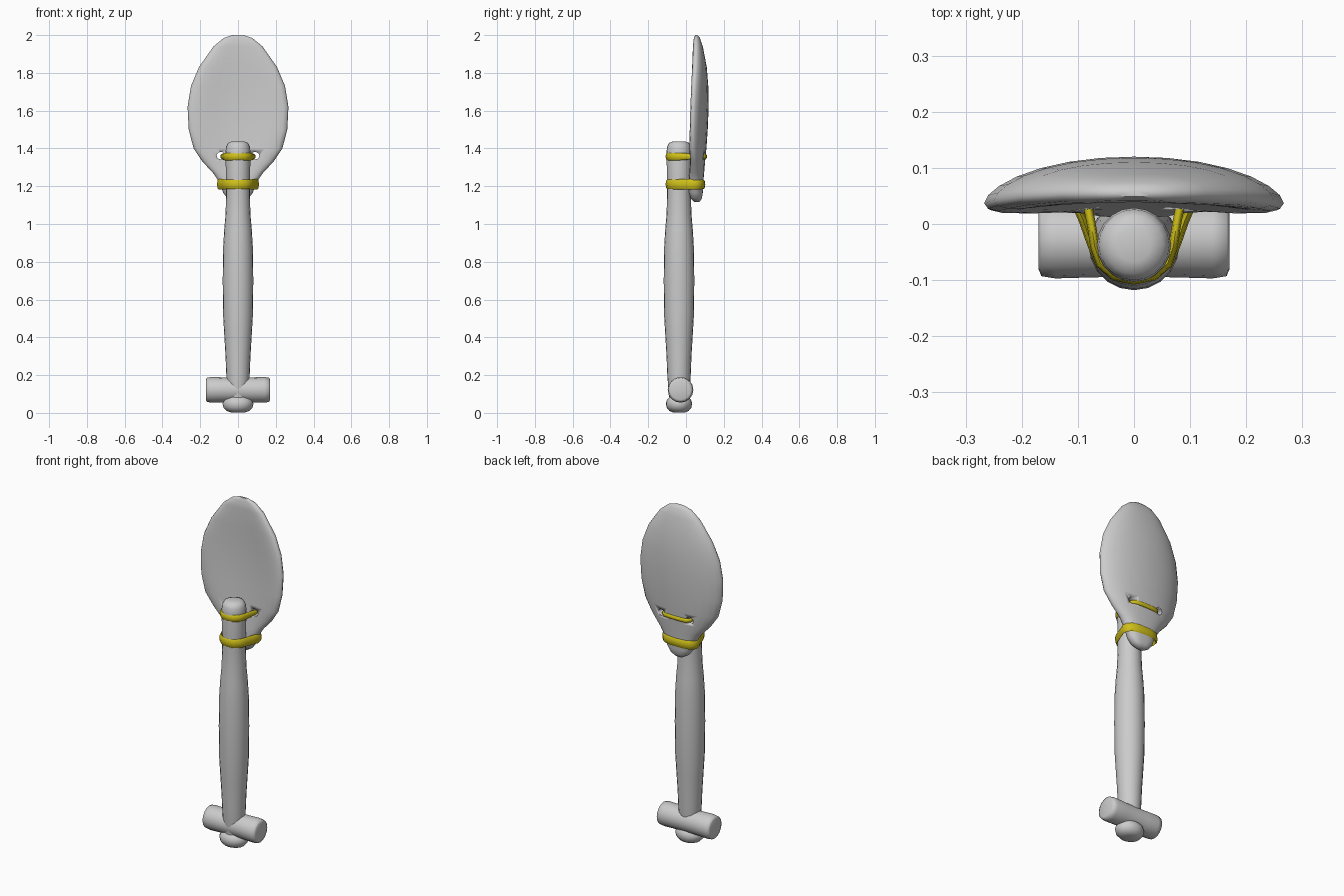
import bpy, bmesh
from math import cos, sin, pi, sqrt, copysign
from mathutils import Vector

if "Cube" in bpy.data.objects:
    bpy.data.objects.remove(bpy.data.objects["Cube"])


def make(name, rings, closed=False, mat=None, angle=60):
    """Skin a list of equal-length point rings into a smooth mesh."""
    bm = bmesh.new()
    vs = [[bm.verts.new(p) for p in r] for r in rings]
    n, k = len(vs[0]), len(vs)
    for i in range(k if closed else k - 1):
        a, b = vs[i], vs[(i + 1) % k]
        for j in range(n):
            bm.faces.new((a[j], a[(j + 1) % n], b[(j + 1) % n], b[j]))
    if not closed:
        bm.faces.new(vs[0])
        bm.faces.new(vs[-1])
    bmesh.ops.recalc_face_normals(bm, faces=bm.faces)
    me = bpy.data.meshes.new(name)
    bm.to_mesh(me)
    bm.free()
    ob = bpy.data.objects.new(name, me)
    bpy.context.collection.objects.link(ob)
    if mat:
        me.materials.append(mat)
    bpy.ops.object.select_all(action='DESELECT')
    ob.select_set(True)
    bpy.context.view_layer.objects.active = ob
    bpy.ops.object.shade_smooth_by_angle(angle=angle * pi / 180)
    return ob


def lathe(profile, cy, sy=1.0, n=20):
    return [[(r * cos(2 * pi * j / n), cy + sy * r * sin(2 * pi * j / n), z)
             for j in range(n)] for r, z in profile]


# handle shaft with a gentle swell for the grip
make("handle_shaft", lathe([
    (.05, .07), (.056, .12), (.062, .2), (.066, .3), (.072, .4), (.079, .52),
    (.081, .7), (.079, .87), (.073, .97), (.066, 1.05), (.063, 1.15),
    (.064, 1.25), (.066, 1.38), (.063, 1.41), (.052, 1.43), (.03, 1.438)], -.037))

# rounded knob below the crossbar
make("end_knob", lathe([
    (.035, .002), (.06, .01), (.077, .028), (.082, .05), (.075, .07), (.05, .09)],
    -.037, .85))

# crossbar at the bottom of the handle
bar = [(-.17, .052), (-.165, .064), (-.14, .068), (-.07, .066), (0, .065)]
bar += [(-x, r) for x, r in reversed(bar[:-1])]
make("crossbar", [[(x, -.029 + r * cos(2 * pi * j / 16), .122 + r * sin(2 * pi * j / 16))
                   for j in range(16)] for x, r in bar])

# spoon-shaped blade: z, half width, middle y, half thickness
rows = [(2.0, .03, .055, .006), (1.985, .075, .058, .016), (1.94, .13, .064, .025),
        (1.83, .207, .076, .034), (1.73, .249, .081, .037), (1.62, .267, .082, .038),
        (1.5, .261, .077, .038), (1.4, .235, .07, .038), (1.33, .188, .064, .037),
        (1.27, .132, .058, .038), (1.22, .098, .052, .039), (1.165, .078, .053, .036),
        (1.135, .055, .055, .029), (1.117, .025, .057, .015)]


def section(z, w, m, t, n=28):
    pts = []
    for j in range(n):
        u, s = cos(2 * pi * j / n), sin(2 * pi * j / n)
        y = m - .045 * (u * w / .267) ** 2 + copysign(t * sqrt(max(0, 1 - u ** 4)), s)
        pts.append((u * w, y, z))
    return pts


blade = make("blade", [section(*r) for r in rows])

# two lashing holes through the blade
for side in (-1, 1):
    cutter = make("hole_cutter", [[(side * .09 + .023 * cos(2 * pi * j / 12), y,
                                    1.362 + .02 * sin(2 * pi * j / 12))
                                   for j in range(12)] for y in (-.1, .2)])
    cutter.hide_render = True
    mod = blade.modifiers.new("hole", 'BOOLEAN')
    mod.operation, mod.solver, mod.object = 'DIFFERENCE', 'EXACT', cutter
    bpy.context.view_layer.objects.active = blade
    bpy.ops.object.modifier_apply(modifier=mod.name)
    bpy.data.objects.remove(cutter)

# yellow lashings
yellow = bpy.data.materials.new("yellow_binding")
yellow.diffuse_color = (.62, .52, .01, 1)
yellow.use_nodes = True
yellow.node_tree.nodes["Principled BSDF"].inputs["Base Color"].default_value = yellow.diffuse_color


def strap(name, half, z):
    """half: x, y, half height from front centre to back centre; mirrored in x."""
    path = half + [(-x, y, h) for x, y, h in reversed(half[1:-1])]
    k, rings = len(path), []
    for i, (x, y, h) in enumerate(path):
        a, b = path[i - 1], path[(i + 1) % k]
        nrm = Vector((b[1] - a[1], a[0] - b[0], 0)).normalized()
        rings.append([Vector((x, y, z)) + nrm * (.008 * cos(2 * pi * j / 8))
                      + Vector((0, 0, h * sin(2 * pi * j / 8))) for j in range(8)])
    make(name, rings, True, yellow, 80)


strap("upper_lashing", [(0, -.1, .02), (.035, -.093, .02), (.06, -.07, .02),
                        (.07, -.04, .02), (.076, 0, .018), (.084, .04, .014),
                        (.086, .085, .012), (.07, .1, .013), (.035, .103, .013),
                        (0, .104, .013)], 1.357)
strap("lower_lashing", [(0, -.1, .025), (.035, -.093, .025), (.062, -.07, .026),
                        (.076, -.035, .027), (.09, .005, .028), (.103, .035, .028),
                        (.1, .062, .027), (.08, .082, .026), (.04, .092, .025),
                        (0, .094, .024)], 1.21)
